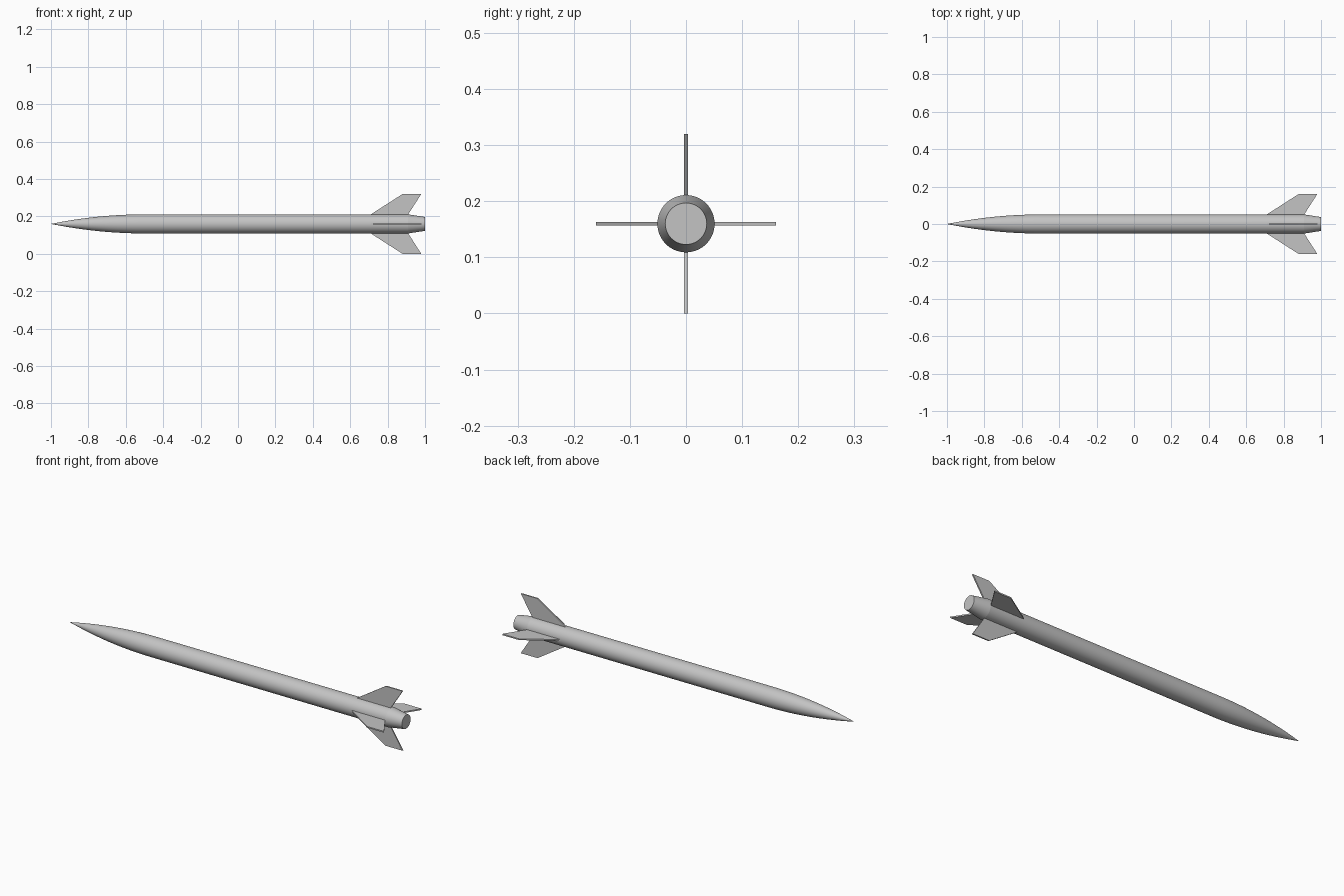
import bpy, bmesh, math
from mathutils import Matrix, Vector

if "Cube" in bpy.data.objects:
    bpy.data.objects.remove(bpy.data.objects["Cube"])

AXIS_Z = 0.16      # height of the body axis
RADIUS = 0.051
FIN_HALF = 0.0035  # half of the fin thickness
SIDES = 64

grey = bpy.data.materials.new("light grey")
grey.use_nodes = True
colour = (0.55, 0.55, 0.55, 1)
grey.diffuse_color = colour
grey.node_tree.nodes["Principled BSDF"].inputs["Base Color"].default_value = colour


def make_object(name, bm):
    bmesh.ops.recalc_face_normals(bm, faces=bm.faces)
    mesh = bpy.data.meshes.new(name)
    bm.to_mesh(mesh)
    bm.free()
    mesh.materials.append(grey)
    obj = bpy.data.objects.new(name, mesh)
    obj.location.z = AXIS_Z
    bpy.context.collection.objects.link(obj)
    return obj


def lathe(name, profile):
    """Spin (x, radius) points about the x axis."""
    bm = bmesh.new()
    verts = [bm.verts.new((x, 0, r)) for x, r in profile]
    edges = [bm.edges.new(pair) for pair in zip(verts, verts[1:])]
    bmesh.ops.spin(bm, geom=verts + edges, cent=(0, 0, 0), axis=(1, 0, 0),
                   angle=math.tau, steps=SIDES, use_duplicate=False)
    bmesh.ops.remove_doubles(bm, verts=bm.verts, dist=0.00001)
    return make_object(name, bm)


# Body: pointed ogive nose, straight tube, tapered tail with a flat base
STEPS = 20
nose = [(-1 + 0.5 * i / STEPS, RADIUS * (1 - (1 - i / STEPS) ** 2))
        for i in range(STEPS + 1)]
body = lathe("rocket_body", nose + [(0.91, RADIUS), (1, 0.037), (1, 0)])
bpy.context.view_layer.objects.active = body
body.select_set(True)
bpy.ops.object.shade_smooth_by_angle(angle=math.radians(8))
body.select_set(False)

# Four swept tail fins, rooted just inside the body
outline = [(0.68, 0.032), (0.71, RADIUS), (0.88, 0.16), (0.98, 0.16),
           (0.91, RADIUS), (0.898, 0.032)]
for i, side in enumerate(("top", "front", "bottom", "back")):
    bm = bmesh.new()
    face = bm.faces.new([bm.verts.new((x, -FIN_HALF, r)) for x, r in outline])
    new = bmesh.ops.extrude_face_region(bm, geom=[face])["geom"]
    moved = [v for v in new if isinstance(v, bmesh.types.BMVert)]
    bmesh.ops.translate(bm, verts=moved, vec=Vector((0, 2 * FIN_HALF, 0)))
    bmesh.ops.rotate(bm, verts=bm.verts, cent=(0, 0, 0),
                     matrix=Matrix.Rotation(i * math.pi / 2, 3, "X"))
    make_object(side + "_fin", bm)
